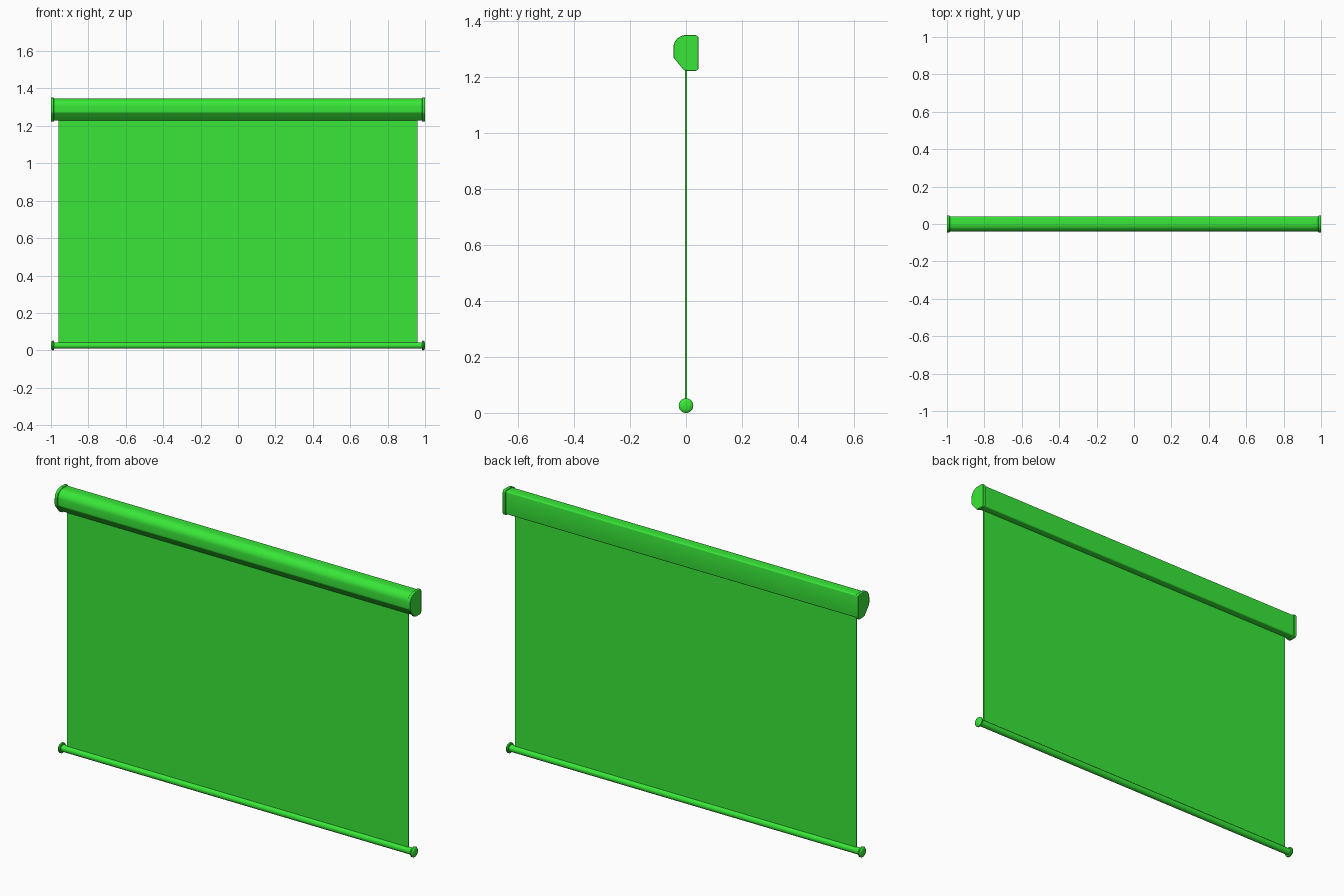
import bpy, bmesh
from math import cos, sin, pi, radians

if "Cube" in bpy.data.objects:
    bpy.data.objects.remove(bpy.data.objects["Cube"])

green = bpy.data.materials.new("green")
green.diffuse_color = (0.04, 0.8, 0.04, 1)
green.use_nodes = True
green.node_tree.nodes["Principled BSDF"].inputs["Base Color"].default_value = green.diffuse_color


def finish(bm, name, bevel=0):
    bmesh.ops.recalc_face_normals(bm, faces=bm.faces)
    me = bpy.data.meshes.new(name)
    bm.to_mesh(me)
    bm.free()
    ob = bpy.data.objects.new(name, me)
    bpy.context.collection.objects.link(ob)
    me.materials.append(green)
    bpy.ops.object.select_all(action='DESELECT')
    ob.select_set(True)
    bpy.context.view_layer.objects.active = ob
    bpy.ops.object.shade_smooth_by_angle(angle=radians(35))
    if bevel:
        mod = ob.modifiers.new("bevel", 'BEVEL')
        mod.width = bevel
        mod.segments = 2
        mod.angle_limit = radians(50)
    return ob


def fillet(cx, cz, r, a0, a1, n):
    return [(cx + r * cos(radians(a0 + (a1 - a0) * i / n)),
             cz + r * sin(radians(a0 + (a1 - a0) * i / n))) for i in range(n + 1)]


def housing_profile(inset):
    # flat back, rounded upper front, sloping lower front
    k = inset
    return (fillet(0.033, 1.339, 0.012 - k, 0, 90, 4)
            + fillet(0.0, 1.306, 0.045 - k, 90, 180, 10)
            + fillet(-0.025, 1.278, 0.020 - k, 180, 225, 4)
            + fillet(0.004, 1.243, 0.020 - k, 225, 270, 4)
            + fillet(0.033, 1.235, 0.012 - k, 270, 360, 4))


def extrude_x(name, profile, x0, x1, bevel=0):
    bm = bmesh.new()
    rings = [[bm.verts.new((x, y, z)) for y, z in profile] for x in (x0, x1)]
    n = len(profile)
    for i in range(n):
        j = (i + 1) % n
        bm.faces.new((rings[0][i], rings[0][j], rings[1][j], rings[1][i]))
    for ring in rings:
        bm.faces.new(ring)
    return finish(bm, name, bevel)


def lathe_x(name, pts, cz, n=32):
    bm = bmesh.new()
    rings = [[bm.verts.new((x, r * cos(2 * pi * i / n), cz + r * sin(2 * pi * i / n)))
              for i in range(n)] for x, r in pts]
    for a, b in zip(rings, rings[1:]):
        for i in range(n):
            j = (i + 1) % n
            bm.faces.new((a[i], a[j], b[j], b[i]))
    bm.faces.new(rings[0])
    bm.faces.new(rings[-1])
    return finish(bm, name)


# Roller housing
extrude_x("housing", housing_profile(0.005), -0.988, 0.988)

# Fabric screen
t = 0.003
extrude_x("screen", [(-t, 0.03), (t, 0.03), (t, 1.26), (-t, 1.26)], -0.96, 0.96)

# Weighted bottom bar
ROD_Z = 0.026
lathe_x("bottom_bar", [(-0.988, 0.017), (0.988, 0.017)], ROD_Z)

# End caps on housing and bar
for side, s in (("left", -1), ("right", 1)):
    extrude_x(side + "_housing_cap", housing_profile(0), s * 0.985, s * 1.0, 0.002)
    lathe_x(side + "_bar_cap",
            [(s * 0.984, 0.018), (s * 0.984, 0.024), (s * 0.986, 0.026), (s * 0.992, 0.026),
             (s * 0.996, 0.023), (s * 0.999, 0.015), (s * 1.0, 0.005)], ROD_Z)
